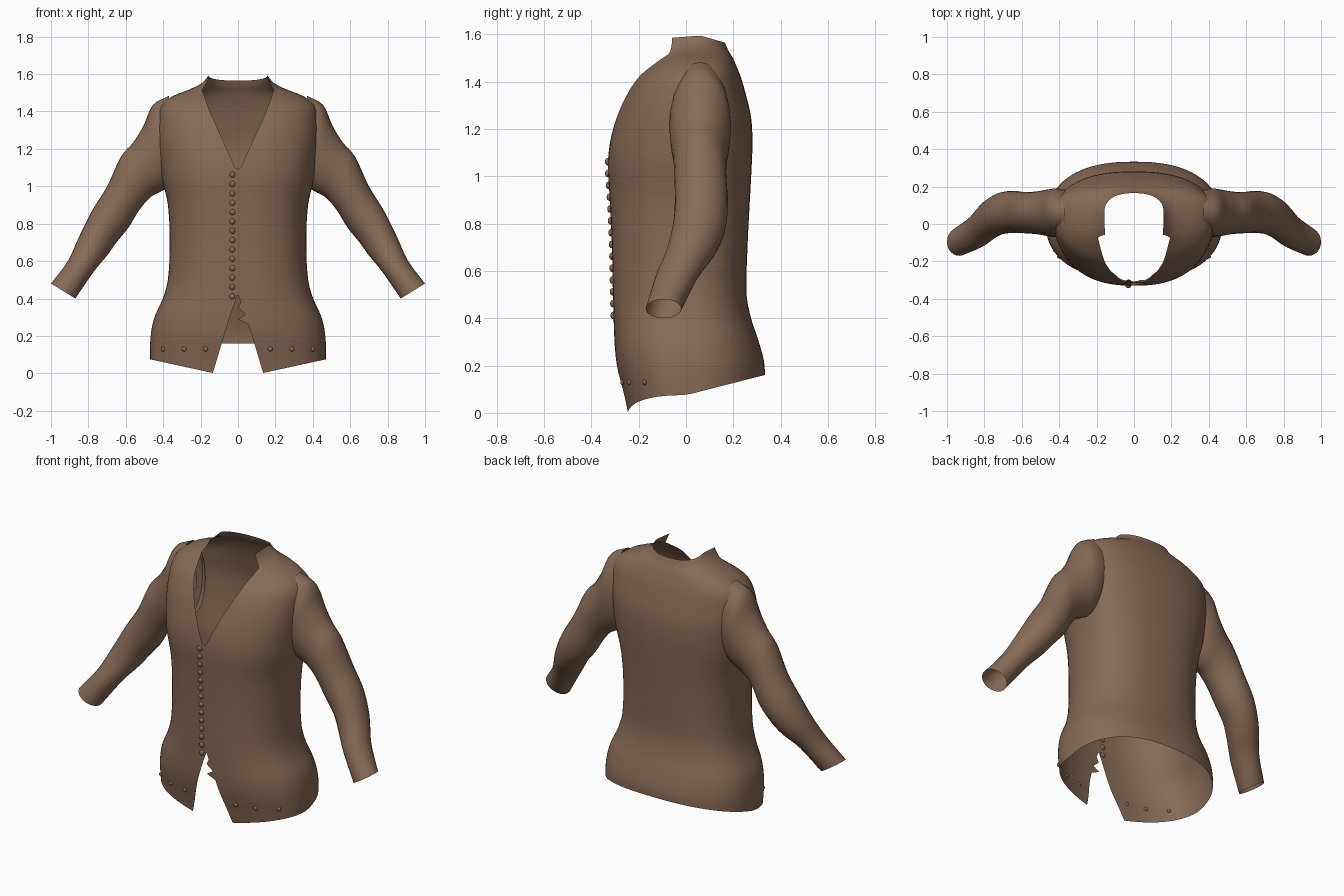
import bpy, math

if "Cube" in bpy.data.objects:
    bpy.data.objects.remove(bpy.data.objects["Cube"])

P = 2.4  # roundness of the torso cross-section

brown = bpy.data.materials.new("brown_cloth")
brown.diffuse_color = (0.24, 0.145, 0.09, 1)
brown.use_nodes = True
brown.node_tree.nodes["Principled BSDF"].inputs["Base Color"].default_value = brown.diffuse_color

# height, half width, front y, back y, centre y
TORSO = [
    (0.00, .465, -.245, .32, 0), (0.08, .470, -.262, .328, 0), (0.20, .467, -.292, .332, 0),
    (0.30, .447, -.302, .308, 0), (0.40, .402, -.306, .275, 0), (0.50, .375, -.309, .256, 0),
    (0.70, .365, -.313, .260, 0), (0.90, .375, -.322, .270, .01), (1.05, .408, -.330, .278, .02),
    (1.15, .420, -.320, .281, .03), (1.25, .430, -.292, .275, .04), (1.35, .430, -.247, .252, .05),
    (1.43, .415, -.190, .228, .06), (1.485, .345, -.120, .205, .06), (1.52, .255, -.075, .190, .06),
    (1.555, .190, -.062, .176, .06), (1.595, .158, -.058, .165, .06)]

# height, half gap of the front opening (hem slit and V neck)
GAP = [(0, .135), (.05, .12), (.25, .06), (.37, .02), (.42, 0), (1.09, 0), (1.10, .015),
       (1.30, .105), (1.40, .15), (1.47, .176), (1.52, .193), (1.555, .172), (1.595, .154)]

# sleeve rings: top x, top z, bottom x, bottom z, centre y, half depth
SLEEVE = [
    (.37, 1.483, .33, 1.05, .06, .12), (.455, 1.435, .37, 1.00, .06, .13),
    (.505, 1.325, .415, .97, .06, .125), (.56, 1.235, .47, .94, .06, .115),
    (.625, 1.16, .53, .87, .06, .11), (.70, 1.00, .585, .78, .065, .112),
    (.78, .87, .65, .70, .055, .112), (.85, .73, .70, .63, .02, .105),
    (.91, .60, .77, .545, -.04, .09), (1.0, .48, .87, .40, -.095, .075)]


def curve(rows, x):
    """Smooth interpolation of table columns; the first column is the key."""
    n = len(rows)
    x = min(max(x, rows[0][0]), rows[-1][0])
    i = next(k for k in range(n - 1) if x <= rows[k + 1][0])
    h = rows[i + 1][0] - rows[i][0]
    s = (x - rows[i][0]) / h

    def slope(k, c):
        a, b = rows[max(k - 1, 0)], rows[min(k + 1, n - 1)]
        return (b[c] - a[c]) / (b[0] - a[0])
    return [(2*s**3 - 3*s*s + 1) * rows[i][c] + (s**3 - 2*s*s + s) * h * slope(i, c)
            + (3*s*s - 2*s**3) * rows[i + 1][c] + (s**3 - s*s) * h * slope(i + 1, c)
            for c in range(1, len(rows[0]))]


def gap(z):
    for (a, ga), (b, gb) in zip(GAP, GAP[1:]):
        if z <= b:
            return ga + (gb - ga) * (z - a) / (b - a)
    return GAP[-1][1]


def front_depth(z, zn):
    w, yf, yb, yc = curve(TORSO, z)
    r = min(gap(zn) / curve(TORSO, zn)[0], .985)
    return w, yc, (yc - yf) / (1 - r**P)**(1 / P)


def front_y(x, z):
    w, yc, d = front_depth(z, z)
    return yc - d * (1 - (abs(x) / w)**P)**(1 / P)


def make(name, verts, faces, mirror=False):
    me = bpy.data.meshes.new(name)
    me.from_pydata(verts, [], faces)
    me.materials.append(brown)
    ob = bpy.data.objects.new(name, me)
    bpy.context.collection.objects.link(ob)
    for f in me.polygons:
        f.use_smooth = True
    if mirror:
        m = ob.modifiers.new("mirror", 'MIRROR')
        m.use_clip = True
        m.merge_threshold = 0.0005
    return ob


# Torso: half shell from the front edge round to the centre back, mirrored
def torso_point(zn, t):
    a0 = math.asin(min(gap(zn) / curve(TORSO, zn)[0], .985)**(P / 2))
    phi = a0 + (math.pi - a0) * t
    s, c = abs(math.sin(phi))**(2 / P), abs(math.cos(phi))**(2 / P)
    if t == 1:
        s = 0
    front = phi < math.pi / 2
    z = zn
    if zn < .42:  # hem rises towards the back
        hem = .075 * max(0, s - .27) / .73 if front else .075 + .085 * c
        z = hem + (.42 - hem) * zn / .42
    w, yc, d = front_depth(z, zn)
    yb = curve(TORSO, z)[2]
    y = yc - d * c if front else yc + (yb - yc) * c
    if zn > 1.5:  # neckline dips at front and back
        z -= (zn - 1.5) / .095 * .03 * c
    return (w * s if t < 1 else 0, y, z)


levels = ([.42 * i / 12 for i in range(12)] + [.42 + .67 * i / 18 for i in range(19)]
          + [1.10 + .38 * i / 15 for i in range(16)] + [1.5, 1.52, 1.538, 1.555, 1.575, 1.595])
N = 40
verts = [torso_point(z, i / N) for z in levels for i in range(N + 1)]
faces = []
for r in range(len(levels) - 1):
    for i in range(N):
        k = r * (N + 1) + i
        f = (k, k + 1, k + N + 2, k + N + 1)
        x, y, z = [sum(verts[j][a] for j in f) / 4 for a in range(3)]
        # leave an armhole open beneath the sleeve
        if not (x > .3 and ((y - .06) / .09)**2 + ((z - 1.24) / .17)**2 < 1):
            faces.append(f)
make("jacket_torso", verts, faces, True)

# Sleeves: tapering rings from shoulder to open cuff, mirrored
rows = [(k,) + r for k, r in enumerate(SLEEVE)]
M, STEPS = 24, 36
verts, faces = [], []
for j in range(STEPS + 1):
    tx, tz, bx, bz, yc, yr = curve(rows, j * (len(rows) - 1) / STEPS)
    for i in range(M):
        a = 2 * math.pi * i / M
        c = math.cos(a) / 2
        verts.append(((tx + bx) / 2 + (tx - bx) * c, yc + yr * math.sin(a),
                      (tz + bz) / 2 + (tz - bz) * c))
for j in range(STEPS):
    for i in range(M):
        k, n = j * M, (i + 1) % M
        faces.append((k + i, k + M + i, k + M + n, k + n))
make("sleeves", verts, faces, True)


# Buttons: a row down the front and three along each side of the hem
def button(name, x, z, r):
    bpy.ops.mesh.primitive_uv_sphere_add(segments=10, ring_count=6, radius=r,
                                         location=(x, front_y(x, z) - .002, z))
    ob = bpy.context.object
    ob.name = name
    ob.scale.y = .7
    ob.data.materials.append(brown)
    bpy.ops.object.shade_smooth()


for i in range(14):
    button("front_button", -.03, 1.062 - .05 * i, .016)
for side in (-1, 1):
    for x in (.173, .288, .40):
        button("hem_button", side * x, .13, .013)

# Jagged points of cloth on one edge of the hem slit
for base_top, base_low in ((.385, .315), (.315, .262)):
    mid = (base_top + base_low) / 2
    pts = [(gap(base_top) + .003, base_top), (gap(base_low) + .003, base_low), (0, mid)]
    make("slit_tooth", [(x, front_y(x, z), z) for x, z in pts], [(0, 2, 1)])
